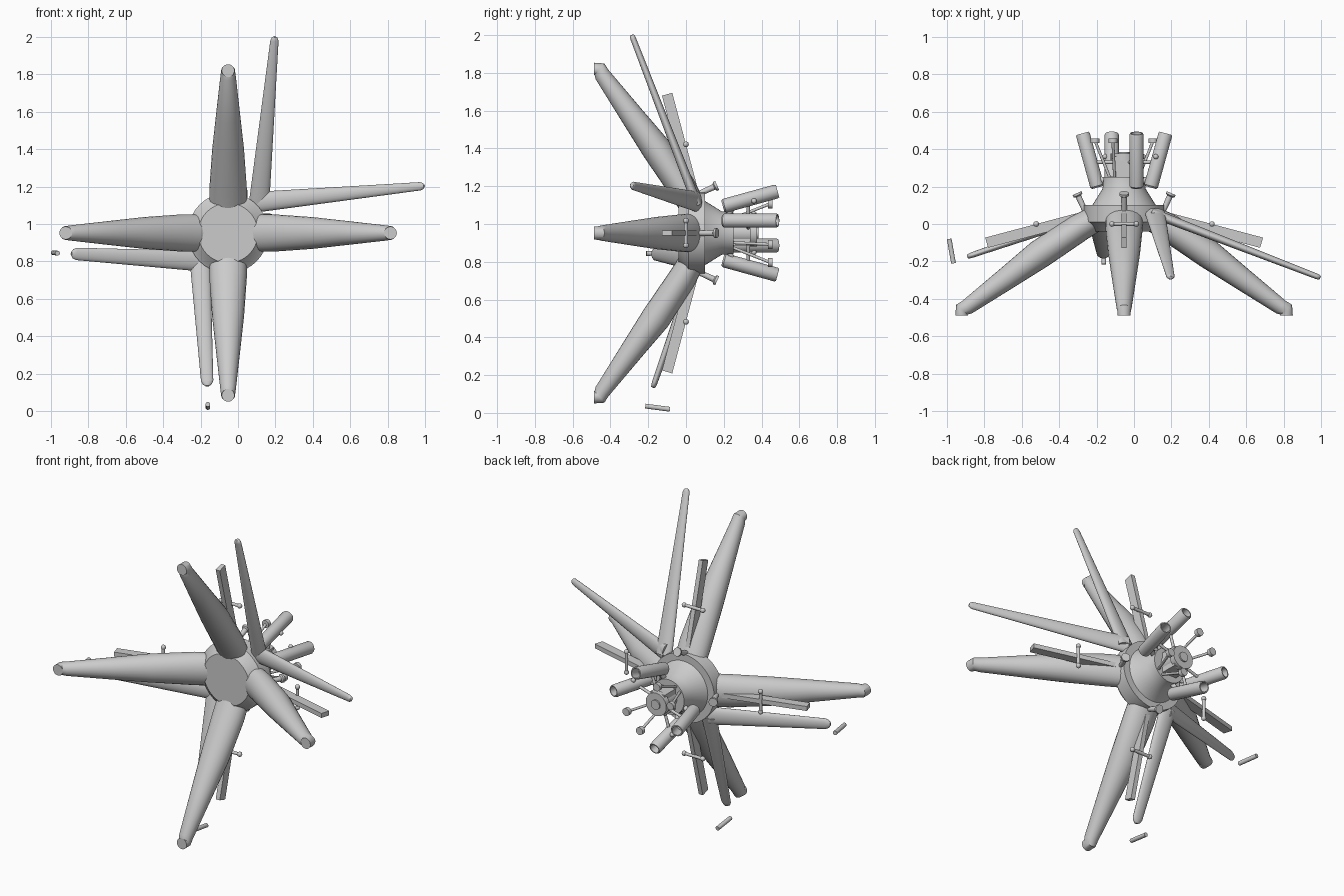
import bpy, bmesh, math
from mathutils import Vector

if "Cube" in bpy.data.objects:
    bpy.data.objects.remove(bpy.data.objects["Cube"])

HUB = Vector((-0.053, 0, 0.952))

grey = bpy.data.materials.new("hull_grey")
grey.use_nodes = True
COLOUR = (0.6, 0.6, 0.6, 1)
grey.diffuse_color = COLOUR
grey.node_tree.nodes["Principled BSDF"].inputs["Base Color"].default_value = COLOUR


def finish(name, bm, smooth=True):
    bmesh.ops.recalc_face_normals(bm, faces=bm.faces)
    mesh = bpy.data.meshes.new(name)
    bm.to_mesh(mesh)
    bm.free()
    mesh.materials.append(grey)
    obj = bpy.data.objects.new(name, mesh)
    obj.location = HUB
    bpy.context.collection.objects.link(obj)
    if smooth:
        bpy.ops.object.select_all(action='DESELECT')
        obj.select_set(True)
        bpy.context.view_layer.objects.active = obj
        bpy.ops.object.shade_smooth_by_angle(angle=math.radians(35))
    return obj


def loft(name, sections, sides=24, smooth=True, phase=0):
    """Skin elliptical sections given as (centre, half axis, half axis)."""
    bm = bmesh.new()
    rings = []
    for c, u, v in sections:
        angles = [math.tau * i / sides + phase for i in range(sides)]
        rings.append([bm.verts.new(c + u * math.cos(a) + v * math.sin(a)) for a in angles])
    for a, b in zip(rings, rings[1:]):
        for i in range(sides):
            j = (i + 1) % sides
            bm.faces.new((a[i], a[j], b[j], b[i]))
    bm.faces.new(rings[0])
    bm.faces.new(rings[-1])
    return finish(name, bm, smooth)


def turned(name, start, end, profile, sides=20):
    """Turn a profile of (fraction along, radius) around a line."""
    start, end = Vector(start), Vector(end)
    d = (end - start).normalized()
    u = d.orthogonal().normalized()
    v = d.cross(u)
    return loft(name, [(start.lerp(end, f), u * r, v * r) for f, r in profile], sides)


def rod(name, start, end, radius, sides=12):
    return turned(name, start, end, [(0, radius), (1, radius)], sides)


def box(name, centre, size):
    bm = bmesh.new()
    bmesh.ops.create_cube(bm, size=1)
    for vert in bm.verts:
        vert.co = Vector(centre) + Vector(a * b for a, b in zip(vert.co, size))
    return finish(name, bm, False)


def ball(name, centre, radius):
    bm = bmesh.new()
    bmesh.ops.create_uvsphere(bm, u_segments=12, v_segments=8, radius=radius)
    bmesh.ops.translate(bm, verts=bm.verts, vec=centre)
    return finish(name, bm)


Y = Vector((0, 1, 0))

# Hub, from front disc to rear neck
turned("hub", (0, -0.04, 0), (0, 1, 0),
       [(0, 0.16), (0.04, 0.2), (0.05, 0.215), (0.135, 0.215),
        (0.135, 0.17), (0.22, 0.115), (0.28, 0.11)], 40)

# Four sets around the hub: main arm, rear fin, crossbar and peg
for side, angle in zip(("left", "upper", "right", "lower"), range(0, 360, 90)):
    a = math.radians(angle)
    out = Vector((math.cos(a), 0, math.sin(a)))
    across = Vector((-math.sin(a), 0, math.cos(a)))

    def at(r, y):
        return out * r + Y * y

    back = (out * 0.6 + Y * 0.8)
    arm = [(at(0.16, 0.025), 0.1, 0.07), (at(0.24, -0.02), 0.1, 0.075),
           (at(0.45, -0.16), 0.085, 0.078), (at(0.62, -0.285), 0.066, 0.062),
           (at(0.84, -0.445), 0.041, 0.042)]
    sections = [(c, across * w, back * t) for c, w, t in arm]
    sections.append((at(0.868, -0.458), across * 0.037, (out * 0.75 + Y * 0.65) * 0.04))
    sections.append((at(0.868, -0.488), across * 0.034, out * 0.034))
    loft(side + "_main_arm", sections)

    fin_back = (out * 0.28 + Y * 0.96) * 0.04
    loft(side + "_rear_fin",
         [(at(0.19, 0.045), across * 0.02, fin_back),
          (at(0.735, -0.1), across * 0.02, fin_back)], 4, False, math.pi / 4)

    rod(side + "_crossbar_post", at(0.47, -0.03), at(0.47, 0.0), 0.008)
    rod(side + "_crossbar", at(0.47, 0) - across * 0.065, at(0.47, 0) + across * 0.065, 0.01)
    for s in (-1, 1):
        ball(side + "_crossbar_end", at(0.47, 0) + across * 0.065 * s, 0.015)
    turned(side + "_peg", at(0.2, 0.05), at(0.252, 0.165),
           [(0, 0.014), (0.85, 0.016), (0.9, 0.026), (1, 0.026)])

# Four thin arms, two whole and two broken short
thin_arms = {
    "upper": ((0.165, 0.06, 0.15), (0.248, -0.28, 1.03)),
    "left": ((0.15, 0.06, 0.165), (1.03, -0.28, 0.25)),
    "right": ((-0.15, 0.06, -0.15), (-0.81, -0.165, -0.112)),
    "lower": ((-0.15, 0.06, -0.15), (-0.112, -0.165, -0.79)),
}
for side, (start, end) in thin_arms.items():
    start, end = Vector(start), Vector(end)
    d = (end - start).normalized()
    across = d.cross(Y).normalized()
    thick = across.cross(d)
    tip = 0.022 if side in ("upper", "left") else 0.033
    loft(side + "_thin_arm",
         [(start, across * 0.055, thick * 0.026),
          (end, across * tip, thick * 0.015),
          (end + d * tip * 0.6, across * tip * 0.75, thick * 0.013),
          (end + d * tip * 0.9, across * tip * 0.3, thick * 0.01)])

# Detached tips of the broken arms
rod("right_loose_tip", (-0.935, -0.08, -0.105), (-0.912, -0.21, -0.108), 0.013)
rod("lower_loose_tip", (-0.108, -0.085, -0.933), (-0.108, -0.215, -0.916), 0.013)

# Engine tubes in two diagonal pairs, with mounts and studs
tube_profile = [(0, 0.03), (0.03, 0.038), (0.97, 0.038), (1, 0.034), (1, 0.028), (0.75, 0.028)]
for s in (-1, 1):
    for swap in (False, True):
        def place(wide, y, narrow):
            p = (wide * s, y, narrow * s)
            return Vector((p[2], y, p[0])) if swap else Vector(p)

        turned("engine_tube", place(0.142, 0.195, 0.066), place(0.222, 0.485, 0.066), tube_profile)
        rod("engine_mount", place(0.07, 0.21, 0.04), place(0.16, 0.26, 0.066), 0.015)
        rod("engine_brace", place(0.03, 0.33, 0.02), place(0.18, 0.33, 0.066), 0.009)
        ball("engine_stud", place(0.17, 0.36, 0.102), 0.014)

        # Sensor rods between the engine pairs
        foot, head = place(0.07, 0.23, -0.05), place(0.155, 0.445, -0.06)
        rod("sensor_rod", foot, head, 0.008)
        turned("sensor_head", head - Y * 0.012, head + Y * 0.012, [(0, 0.024), (1, 0.024)])
        ball("sensor_joint", foot, 0.024)

# Rear machinery block and end cap
box("rear_block", (0, 0.29, 0), (0.1, 0.14, 0.13))
rod("rear_core", (0, 0.22, 0), (0, 0.35, 0), 0.06, 24)
turned("rear_cap", (0, 0.34, 0), (0, 0.385, 0),
       [(0, 0.072), (0.8, 0.072), (0.8, 0.03), (1, 0.03)], 24)
